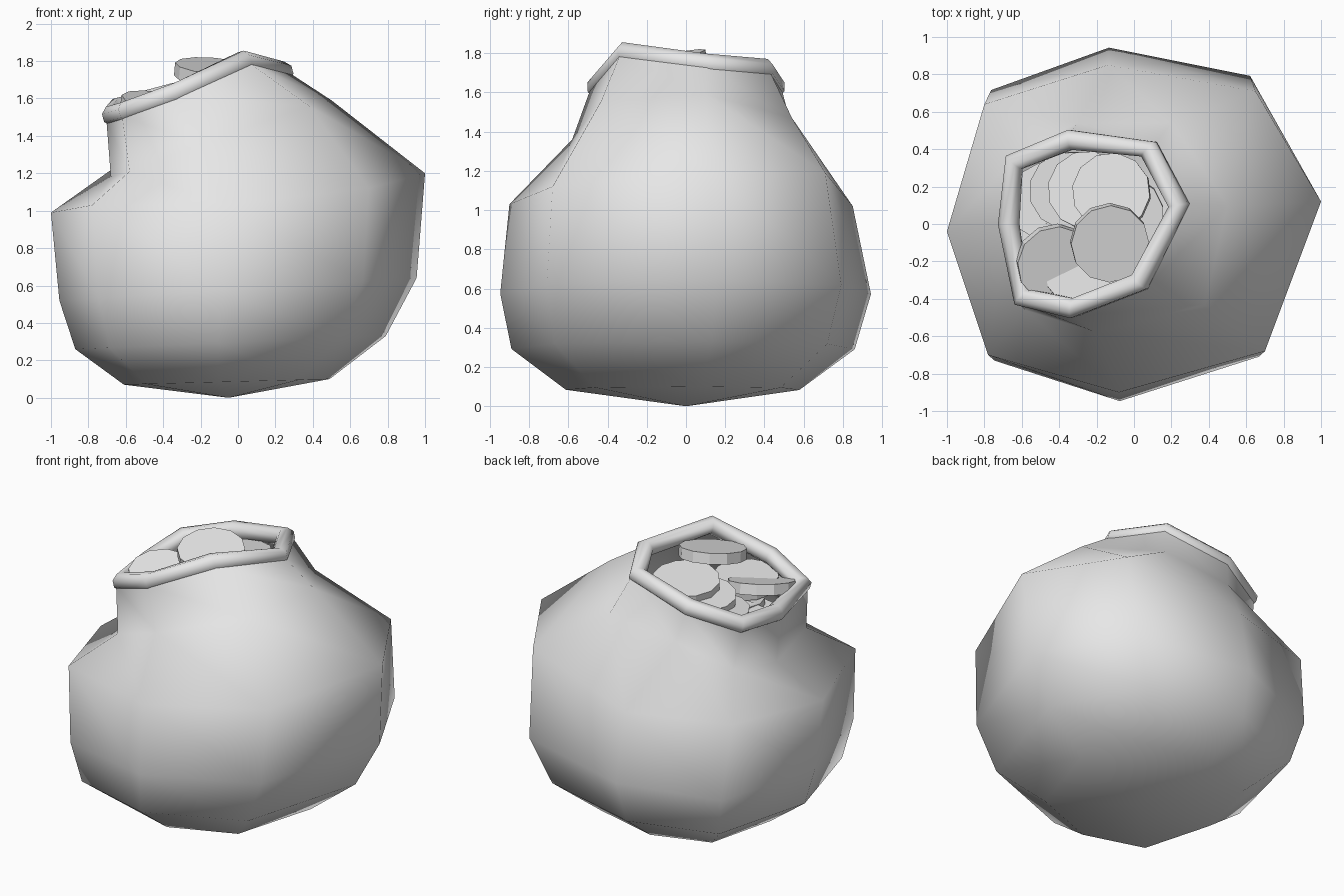
import bpy, bmesh
from math import radians, cos, sin, tau
from mathutils import Vector, Matrix

cube = bpy.data.objects.get("Cube")
if cube:
    bpy.data.objects.remove(cube, do_unlink=True)

grey = bpy.data.materials.new("plain grey")
grey.use_nodes = True
grey.diffuse_color = (0.8, 0.8, 0.8, 1)
grey.node_tree.nodes["Principled BSDF"].inputs["Base Color"].default_value = (0.8, 0.8, 0.8, 1)


def finish(name, bm, smooth):
    """Turn a bmesh into a named, coloured object."""
    bmesh.ops.recalc_face_normals(bm, faces=bm.faces)
    for f in bm.faces:
        f.smooth = smooth
    mesh = bpy.data.meshes.new(name)
    bm.to_mesh(mesh)
    bm.free()
    mesh.materials.append(grey)
    obj = bpy.data.objects.new(name, mesh)
    bpy.context.collection.objects.link(obj)
    return obj


def bridge(bm, a, b):
    """Join two closed loops of equal length with quads."""
    for i in range(len(a)):
        j = (i + 1) % len(a)
        bm.faces.new((a[i], a[j], b[j], b[i]))


# Lopsided eight-sided cross-sections, starting at the low side of the mouth
shoulder = [(-1, -.04, .99), (-.8, .64, 1.03), (-.14, .85, 1.02), (.65, .71, 1.19),
            (1, .12, 1.2), (.7, -.68, 1.12), (-.08, -.9, 1.03), (-.78, -.7, 1.03)]
neck = [(-.68, 0, 1.18), (-.62, .38, 1.26), (-.3, .54, 1.42), (.2, .54, 1.47),
        (.5, .1, 1.59), (.38, -.43, 1.56), (-.2, -.58, 1.36), (-.58, -.46, 1.21)]
mouth = [(-.67, 0, 1.51), (-.64, .33, 1.55), (-.34, .45, 1.63), (.08, .4, 1.715),
         (.24, .1, 1.74), (.03, -.31, 1.8), (-.33, -.45, 1.63), (-.6, -.39, 1.53)]
mouth = [Vector(p) for p in mouth]
centre = sum(mouth, Vector()) / len(mouth)
up = Vector((-.28, 0, 1)).normalized()


def outward(p):
    d = p - centre
    return (d - up * d.dot(up)).normalized()


# Sack: rounded base, belly, shoulder, neck and mouth edge
rings = [
    [(.55 * x - .06, .68 * y, .085 + .015 * x) for x, y, z in shoulder],
    [(.83 * x - .04, y + .01, .295 + .035 * x) for x, y, z in shoulder],
    [(.955 * x, 1.08 * y + .025, .58 + .06 * x) for x, y, z in shoulder],
    shoulder,
    neck,
    [p + outward(p) * .04 - up * .02 for p in mouth],
]
bm = bmesh.new()
loops = [[bm.verts.new(p) for p in ring] for ring in rings]
for a, b in zip(loops, loops[1:]):
    bridge(bm, a, b)
base = bm.verts.new((-.05, 0, 0))
for i, v in enumerate(loops[0]):
    bm.faces.new((base, loops[0][i - 1], v))
finish("sack_body", bm, True)

# Rolled rim around the mouth
bm = bmesh.new()
sides = 8
loops = []
for k in range(sides):
    a = tau * (k + .5) / sides
    loops.append([bm.verts.new(p + outward(p) * .058 * cos(a) + up * .058 * sin(a))
                  for p in mouth])
for k in range(sides):
    bridge(bm, loops[k], loops[(k + 1) % sides])
finish("rolled_rim", bm, True)

# Loose coins heaped in the mouth: position, then tilt in degrees
coins = [(-.13, -.1, 1.74, 12, 5), (-.42, -.21, 1.55, 14, 9), (-.27, -.25, 1.53, -4, 0),
         (-.12, .17, 1.63, -6, -5), (-.25, .18, 1.57, -4, -6), (-.35, .18, 1.51, 3, -4),
         (-.46, .12, 1.45, 0, -6), (-.05, .05, 1.52, 5, 0), (-.44, -.05, 1.4, 0, -5),
         (-.28, -.08, 1.44, 4, 3), (-.1, -.15, 1.46, 0, 6)]
for n, (x, y, z, tx, ty) in enumerate(coins):
    bm = bmesh.new()
    pose = (Matrix.Translation((x, y, z)) @ Matrix.Rotation(radians(ty), 4, 'Y')
            @ Matrix.Rotation(radians(tx), 4, 'X') @ Matrix.Rotation(n, 4, 'Z'))
    bmesh.ops.create_cone(bm, cap_ends=True, segments=12, radius1=.21, radius2=.21,
                          depth=.07, matrix=pose)
    finish(f"coin_{n + 1}", bm, False)
